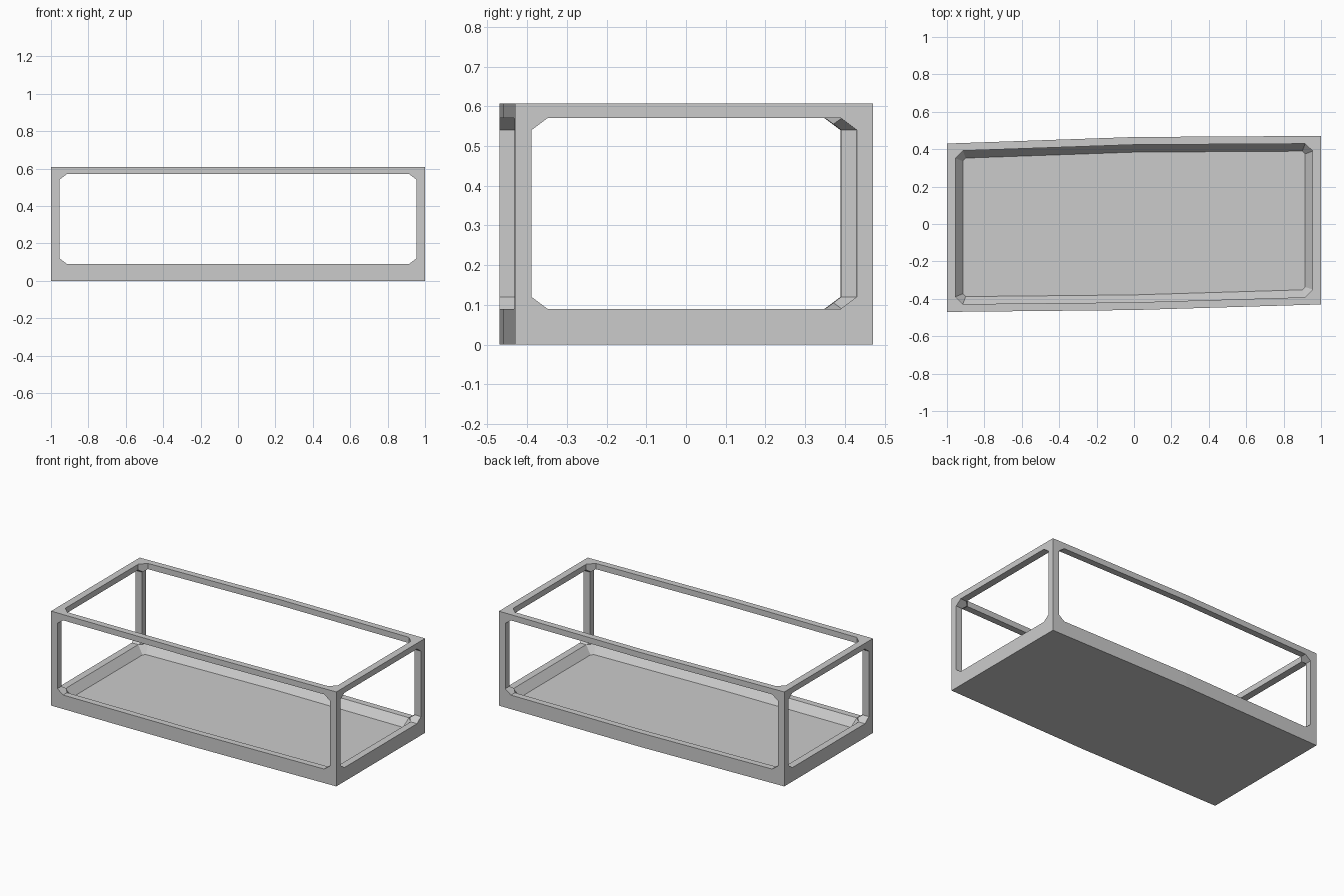
import bpy, bmesh

if "Cube" in bpy.data.objects:
    bpy.data.objects.remove(bpy.data.objects["Cube"])

H, FLOOR, SILL, LINTEL, BAR = 0.607, 0.04, 0.09, 0.57, 0.045
CX, CY, CZ = 0.04, 0.04, 0.03   # corner gusset sizes


def front_y(x):
    return -0.46 + x * (0.03 if x > 0 else 0.01)


def back_y(x):
    return 0.465 + x * (0.006 if x > 0 else 0.035)


def loft(name, rings):
    """Closed solid through matching rings of points."""
    bm = bmesh.new()
    vs = [[bm.verts.new(p) for p in r] for r in rings]
    n = len(vs[0])
    for a, b in zip(vs, vs[1:]):
        for i in range(n):
            j = (i + 1) % n
            bm.faces.new((a[i], a[j], b[j], b[i]))
    bm.faces.new(vs[0][::-1])
    bm.faces.new(vs[-1])
    bmesh.ops.recalc_face_normals(bm, faces=bm.faces)
    me = bpy.data.meshes.new(name)
    bm.to_mesh(me)
    bm.free()
    ob = bpy.data.objects.new(name, me)
    bpy.context.collection.objects.link(ob)
    return ob


def octagon(a0, a1, b0, b1, ca, cb):
    return [(a0 + ca, b0), (a1 - ca, b0), (a1, b0 + cb), (a1, b1 - cb),
            (a1 - ca, b1), (a0 + ca, b1), (a0, b1 - cb), (a0, b0 + cb)]


def plan(inset, c, z):
    """Bent-sided plan outline, inset from the outside, with cut corners."""
    e = 1 - inset
    f = lambda x: front_y(x) + inset - 0.004
    b = lambda x: back_y(x) - inset + 0.004
    pts = [(-e + c, f(-e + c)), (0, f(0)), (e - c, f(e - c)), (e, f(e) + c),
           (e, b(e) - c), (e - c, b(e - c)), (0, b(0)), (-e + c, b(-e + c)),
           (-e, b(-e) - c), (-e, f(-e) + c)]
    return [(x, y, z) for x, y in pts]


# Outer body
xs = (-1, 0, 1)
outline = [(x, front_y(x)) for x in xs] + [(x, back_y(x)) for x in xs[::-1]]
frame = loft("open_frame", [[(x, y, z) for x, y in outline] for z in (0, H)])

# Cutters: tray cavity with sloped edges and open top, side windows, end windows
cavity = loft("cavity_cutter", [plan(0.085, 0.015, FLOOR),
                                plan(BAR, CX, SILL), plan(BAR, CX, 0.7)])
side = octagon(-1 + BAR, 1 - BAR, SILL, LINTEL, CX, CZ)
sides = loft("side_window_cutter", [[(x, y, z) for x, z in side] for y in (-0.7, 0.7)])
ends = loft("end_window_cutter", [
    [(x, y, z) for y, z in octagon(front_y(x) + 0.041, back_y(x) - 0.041,
                                   SILL, LINTEL, CY, CZ)] for x in (-1.1, 0, 1.1)])

for cutter in (cavity, sides, ends):
    cutter.hide_render = True
    cutter.hide_viewport = True
    m = frame.modifiers.new(cutter.name, 'BOOLEAN')
    m.operation, m.solver, m.object = 'DIFFERENCE', 'EXACT', cutter

# Bake the cuts and remove the cutters
bpy.context.view_layer.update()
dg = bpy.context.evaluated_depsgraph_get()
baked = bpy.data.meshes.new_from_object(frame.evaluated_get(dg))
frame.modifiers.clear()
frame.data = baked
for cutter in (cavity, sides, ends):
    bpy.data.objects.remove(cutter)
